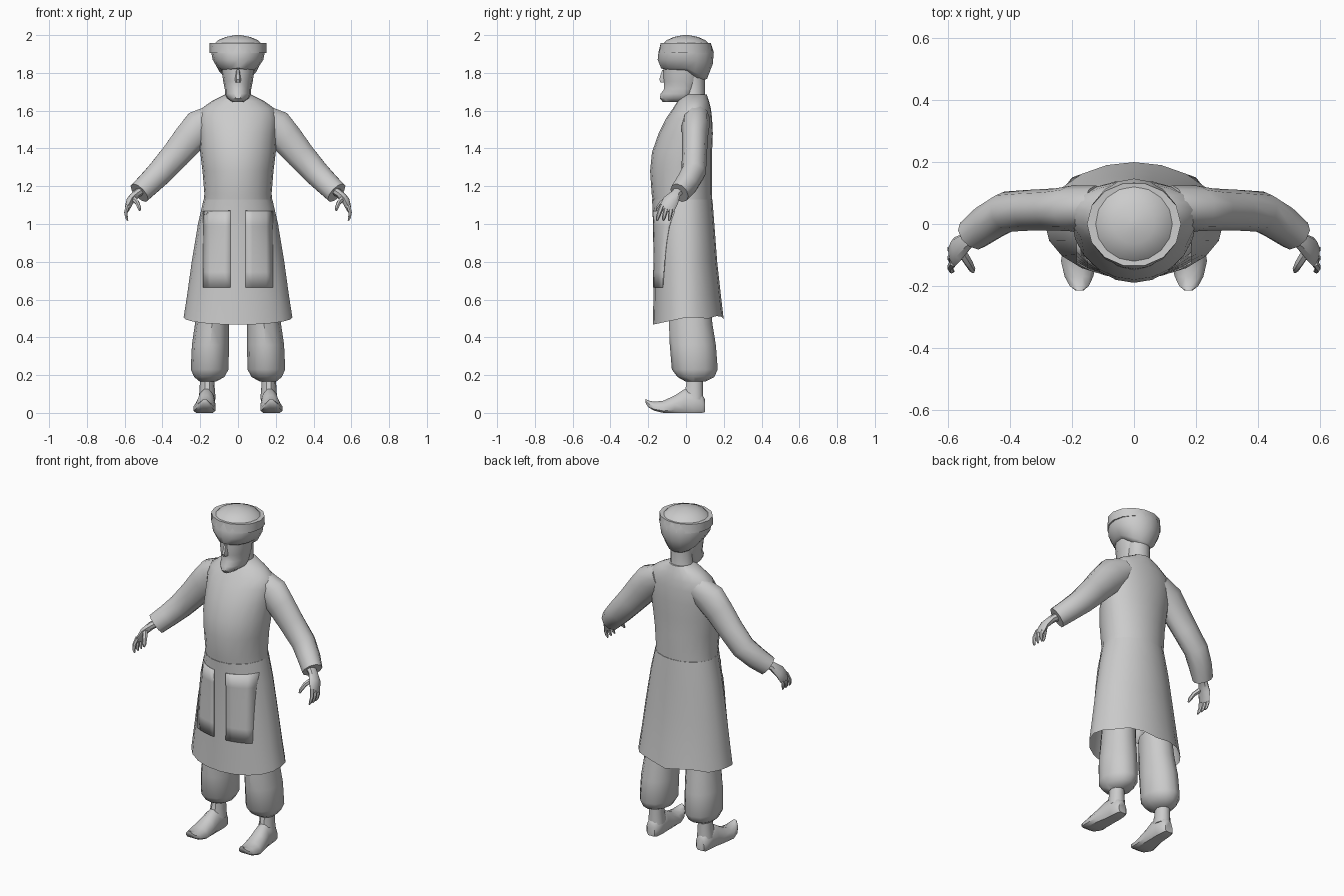
import bpy, bmesh, math
from mathutils import Vector

cloth = bpy.data.materials.new("plain grey")
cloth.diffuse_color = (0.6, 0.6, 0.6, 1)


def loft(name, rings, caps=(True, True), angle=40):
    """Skin a list of equally long point rings."""
    bm = bmesh.new()
    loops = [[bm.verts.new(p) for p in r] for r in rings]
    n = len(loops[0])
    for a, b in zip(loops, loops[1:]):
        for i in range(n):
            bm.faces.new((a[i], a[(i + 1) % n], b[(i + 1) % n], b[i]))
    if caps[0]:
        bm.faces.new(loops[0][::-1])
    if caps[1]:
        bm.faces.new(loops[-1])
    bmesh.ops.recalc_face_normals(bm, faces=bm.faces)
    return finish(name, bm, angle)


def finish(name, bm, angle=40):
    me = bpy.data.meshes.new(name)
    bm.to_mesh(me)
    bm.free()
    ob = bpy.data.objects.new(name, me)
    bpy.context.collection.objects.link(ob)
    me.materials.append(cloth)
    bpy.ops.object.select_all(action='DESELECT')
    ob.select_set(True)
    bpy.context.view_layer.objects.active = ob
    bpy.ops.object.shade_smooth_by_angle(angle=math.radians(angle))
    return ob


def level(z, hw, front, back, cx=0, cy=0.0, n=20, wave=None):
    """Horizontal oval ring with its own front and back depth."""
    pts = []
    for i in range(n):
        a = 2 * math.pi * i / n
        s, c = math.sin(a), math.cos(a)
        y = cy + s * (back - cy if s > 0 else cy - front)
        pts.append((cx + hw * c, y, z + (wave(a) if wave else 0)))
    return pts


def tube(path, ref, sx=1, n=10):
    """Rings along a path; each stop is x, y, z, radius along ref, radius across."""
    rings = []
    P = [Vector(p[:3]) for p in path]
    for i, p in enumerate(path):
        t = (P[min(i + 1, len(P) - 1)] - P[max(i - 1, 0)]).normalized()
        u = Vector(ref)
        u = (u - t * u.dot(t)).normalized()
        v = t.cross(u)
        ring = []
        for k in range(n):
            a = 2 * math.pi * k / n
            q = P[i] + u * p[3] * math.cos(a) + v * p[4] * math.sin(a)
            ring.append((q.x * sx, q.y, q.z))
        rings.append(ring)
    return rings


# Upper robe: waist to collar
loft("robe_top", [level(z, w, f, b, cy=c) for z, w, f, b, c in [
    (1.06, 0.188, -0.165, 0.135, 0), (1.16, 0.178, -0.182, 0.138, 0),
    (1.28, 0.188, -0.19, 0.138, 0), (1.38, 0.2, -0.18, 0.138, 0.01),
    (1.48, 0.205, -0.145, 0.142, 0.03), (1.56, 0.21, -0.105, 0.138, 0.04),
    (1.61, 0.195, -0.07, 0.132, 0.045), (1.65, 0.14, -0.045, 0.122, 0.045),
    (1.685, 0.07, -0.02, 0.11, 0.045)]])

# Skirt of the robe: flares to a wavy hem, open underneath
SKIRT = [(1.13, 0.182, -0.18, 0.14), (1.0, 0.212, -0.172, 0.15),
         (0.8, 0.245, -0.17, 0.165), (0.62, 0.27, -0.172, 0.185),
         (0.505, 0.288, -0.176, 0.2)]


def hem(a):
    return -0.038 * max(0, -math.sin(a)) + 0.012 * max(0, math.sin(a)) * math.cos(6 * a)


loft("robe_skirt", [level(*s, wave=hem if s[0] < 0.55 else None) for s in SKIRT],
     caps=(True, False))


def skirt_front(x, z):
    """Depth of the skirt front at x, z."""
    for a, b in zip(SKIRT, SKIRT[1:]):
        if b[0] <= z <= a[0]:
            t = (a[0] - z) / (a[0] - b[0])
            w = a[1] + (b[1] - a[1]) * t
            return (a[2] + (b[2] - a[2]) * t) * math.sqrt(1 - (x / w) ** 2)


# Thin front panels hanging from the waist
for side, sx in (("right", -1), ("left", 1)):
    bm = bmesh.new()
    rows = []
    for j in range(6):
        z = 1.07 + (0.665 - 1.07) * j / 5
        rows.append([bm.verts.new((sx * x, skirt_front(x, z) - 0.005, z))
                     for x in [0.04 + 0.0365 * i for i in range(5)]])
    for a, b in zip(rows, rows[1:]):
        for i in range(4):
            f = (a[i], b[i], b[i + 1], a[i + 1])
            bm.faces.new(f if sx > 0 else f[::-1])
    ob = finish(side + "_front_panel", bm)
    mod = ob.modifiers.new("thickness", 'SOLIDIFY')
    mod.thickness = 0.006

for side, sx in (("right", -1), ("left", 1)):
    # Sleeve
    loft(side + "_sleeve", tube([
        (0.12, 0.055, 1.565, 0.07, 0.075), (0.2, 0.05, 1.515, 0.074, 0.098),
        (0.255, 0.047, 1.455, 0.068, 0.09), (0.33, 0.045, 1.365, 0.066, 0.08),
        (0.41, 0.04, 1.275, 0.066, 0.072), (0.47, 0.005, 1.215, 0.063, 0.066),
        (0.522, -0.035, 1.165, 0.054, 0.062)], (0, 1, 0), sx), angle=50)
    # Hand: palm, thumb and two finger groups
    loft(side + "_palm", tube([
        (0.5, -0.03, 1.185, 0.028, 0.024), (0.54, -0.055, 1.158, 0.028, 0.022),
        (0.57, -0.08, 1.125, 0.042, 0.021), (0.585, -0.1, 1.085, 0.042, 0.015),
        (0.588, -0.106, 1.072, 0.034, 0.01)], (0, 1, 0), sx, 8))
    loft(side + "_thumb", tube([
        (0.56, -0.085, 1.14, 0.016, 0.016), (0.535, -0.125, 1.115, 0.015, 0.013),
        (0.522, -0.148, 1.085, 0.011, 0.01), (0.52, -0.155, 1.07, 0.005, 0.005)],
        (0, 1, 0), sx, 6))
    for k, dy in enumerate((-0.025, 0.0, 0.024)):
        loft(f"{side}_finger_{k + 1}", tube([
            (0.584, -0.1 + dy, 1.1, 0.013, 0.012),
            (0.594, -0.11 + dy * 1.2, 1.062, 0.012, 0.01),
            (0.59, -0.118 + dy * 1.3, 1.032, 0.01, 0.008),
            (0.584, -0.12 + dy * 1.3, 1.018, 0.005, 0.004)], (0, 1, 0), sx, 6))
    # Baggy trouser leg gathered at the ankle
    loft(side + "_trouser_leg", [level(z, w, f, b, sx * x, 0.04, 12) for z, w, f, b, x in [
        (0.62, 0.085, -0.085, 0.125, 0.13), (0.47, 0.09, -0.09, 0.14, 0.138),
        (0.36, 0.098, -0.086, 0.158, 0.146), (0.23, 0.1, -0.075, 0.168, 0.15),
        (0.19, 0.08, -0.045, 0.15, 0.152), (0.165, 0.042, 0.0, 0.1, 0.16)]])
    # Ankle
    loft(side + "_ankle", [level(z, w, f, b, sx * 0.163, 0.05, 10) for z, w, f, b in [
        (0.2, 0.038, 0.005, 0.092), (0.13, 0.04, -0.005, 0.092),
        (0.07, 0.045, -0.03, 0.094)]])
    # Slipper with an upturned toe
    rings = []
    for y, lo, hi, w, cx in [
            (0.1, 0.004, 0.075, 0.026, 0.165), (0.085, 0, 0.1, 0.04, 0.165),
            (0.04, 0, 0.13, 0.046, 0.165), (-0.01, 0, 0.128, 0.048, 0.168),
            (-0.06, 0, 0.094, 0.055, 0.173), (-0.12, 0, 0.066, 0.06, 0.178),
            (-0.17, 0.012, 0.06, 0.048, 0.178), (-0.2, 0.03, 0.067, 0.032, 0.177),
            (-0.215, 0.055, 0.075, 0.014, 0.176)]:
        ring = []
        for i in range(12):
            a = 2 * math.pi * (i + 0.5) / 12
            s, c = math.sin(a), math.cos(a)
            s = max(-0.5, s)
            c = c if s > -0.5 else math.copysign(max(abs(c), 0.3), c)
            ring.append((sx * (cx + w * c), y, lo + (hi - lo) * (s + 0.5) / 1.5))
        rings.append(ring)
    loft(side + "_slipper", rings)

# Neck and face with a short beard
loft("neck", [level(z, w, f, b, cy=0.04, n=12) for z, w, f, b in [
    (1.64, 0.085, -0.045, 0.11), (1.69, 0.062, -0.03, 0.1), (1.78, 0.065, -0.04, 0.1)]])
loft("face", [level(z, w, f, b, cy=-0.01, n=14) for z, w, f, b in [
    (1.86, 0.09, -0.12, 0.08), (1.8, 0.085, -0.122, 0.08), (1.755, 0.078, -0.12, 0.08),
    (1.715, 0.07, -0.118, 0.06), (1.69, 0.07, -0.137, 0.04),
    (1.665, 0.058, -0.142, 0.01), (1.645, 0.03, -0.125, 0.0)]])
loft("nose", [level(z, w, f, b, cy=-0.115, n=6) for z, w, f, b in [
    (1.815, 0.01, -0.128, -0.1), (1.765, 0.017, -0.146, -0.1), (1.75, 0.014, -0.138, -0.1)]])

# Turban: the wrap hangs lower at the nape
def nape(a):
    return -0.055 * max(0, math.sin(a))


loft("turban_wrap", [level(z, w, f, b, cy=0.005, n=16, wave=wv) for z, w, f, b, wv in [
    (1.81, 0.08, -0.1, 0.085, nape), (1.825, 0.105, -0.132, 0.112, nape),
    (1.87, 0.134, -0.15, 0.142, lambda a: nape(a) * 0.4), (1.91, 0.142, -0.146, 0.147, None),
    (1.95, 0.138, -0.136, 0.134, None)]])
loft("turban_band", [level(z, w, f, b, cy=0, n=14) for z, w, f, b in [
    (1.905, 0.15, -0.145, 0.145), (1.957, 0.152, -0.138, 0.135),
    (1.955, 0.12, -0.115, 0.115)]], angle=30)
loft("turban_crown", [level(z, w, f, b, cy=0, n=16) for z, w, f, b in [
    (1.945, 0.134, -0.13, 0.13), (1.972, 0.108, -0.105, 0.105),
    (1.99, 0.066, -0.064, 0.064), (2.0, 0.015, -0.015, 0.015)]])
